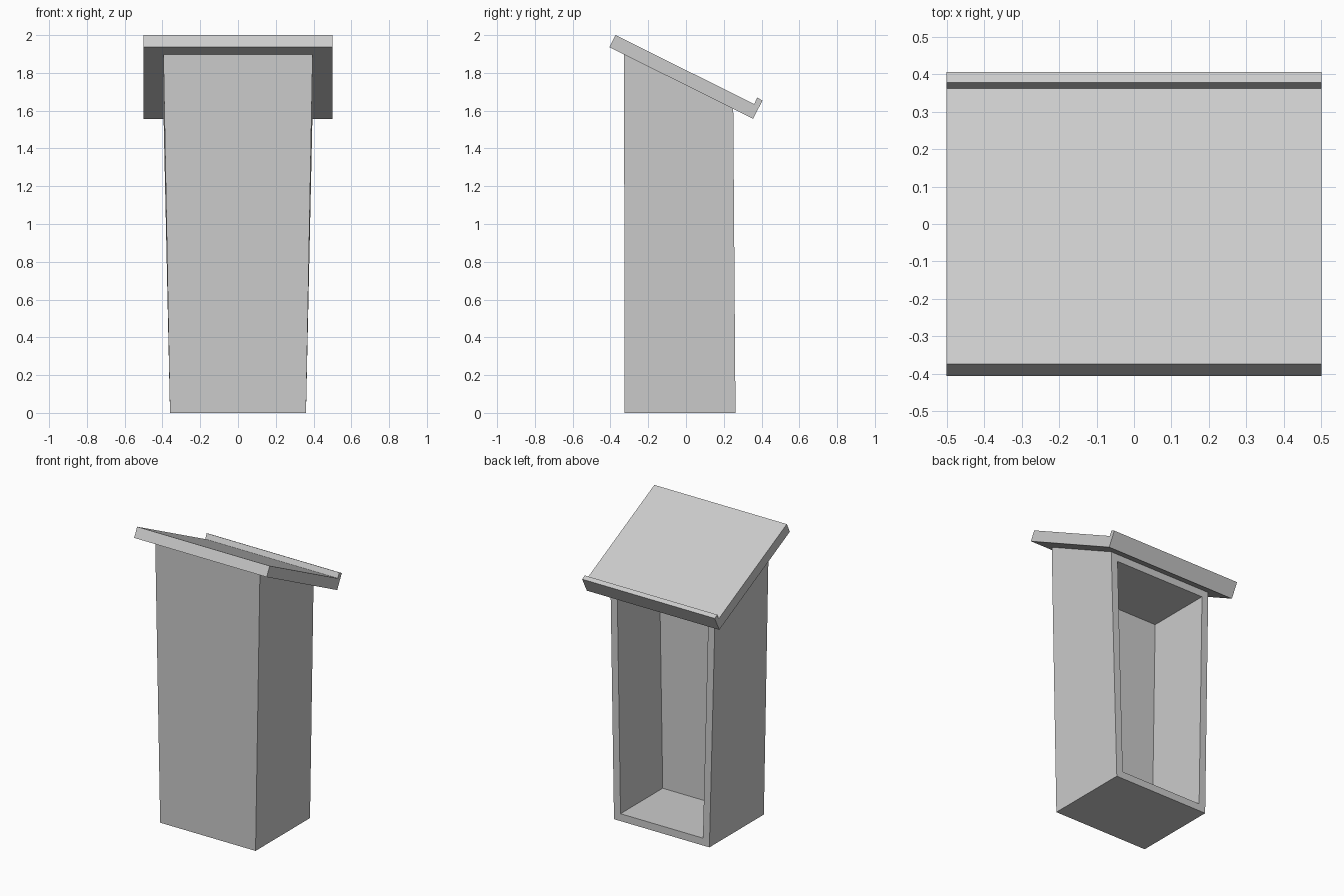
import bpy
import bmesh

if "Cube" in bpy.data.objects:
    bpy.data.objects.remove(bpy.data.objects["Cube"])


def finish(name, bm):
    bmesh.ops.recalc_face_normals(bm, faces=bm.faces[:])
    mesh = bpy.data.meshes.new(name)
    bm.to_mesh(mesh)
    bm.free()
    obj = bpy.data.objects.new(name, mesh)
    bpy.context.collection.objects.link(obj)
    return obj


def extrude_profile(bm, profile, half_width):
    """Side profile in (y, z), extruded symmetrically along x."""
    face = bm.faces.new([bm.verts.new((-half_width, y, z)) for y, z in profile])
    result = bmesh.ops.extrude_face_region(bm, geom=[face], use_keep_orig=True)
    verts = [v for v in result["geom"] if isinstance(v, bmesh.types.BMVert)]
    bmesh.ops.translate(bm, verts=verts, vec=(2 * half_width, 0, 0))


# Sloping reading board with a raised book stop along the low edge
bm = bmesh.new()
extrude_profile(bm, [(-0.405, 1.936), (-0.373, 2.0), (0.361, 1.635),
                     (0.377, 1.669), (0.405, 1.654), (0.355, 1.557)], 0.5)
finish("reading_board", bm)

# Pedestal: side profile, narrowed towards the floor
bm = bmesh.new()
extrude_profile(bm, [(-0.325, 0), (-0.328, 1.898), (0.25, 1.609), (0.262, 0)], 0.395)
for v in bm.verts:
    if v.co.z < 0.01:
        v.co.x *= 0.36 / 0.395

# Open storage recess in the back face
bmesh.ops.recalc_face_normals(bm, faces=bm.faces[:])
bm.normal_update()
back = max(bm.faces, key=lambda f: f.calc_center_median().y)
bmesh.ops.inset_region(bm, faces=[back], thickness=0.05, use_even_offset=True)
result = bmesh.ops.extrude_face_region(bm, geom=[back])
verts = [v for v in result["geom"] if isinstance(v, bmesh.types.BMVert)]
bmesh.ops.translate(bm, verts=verts, vec=(0, -0.455, 0))
if back.is_valid:
    bmesh.ops.delete(bm, geom=[back], context='FACES_ONLY')
finish("pedestal", bm)
